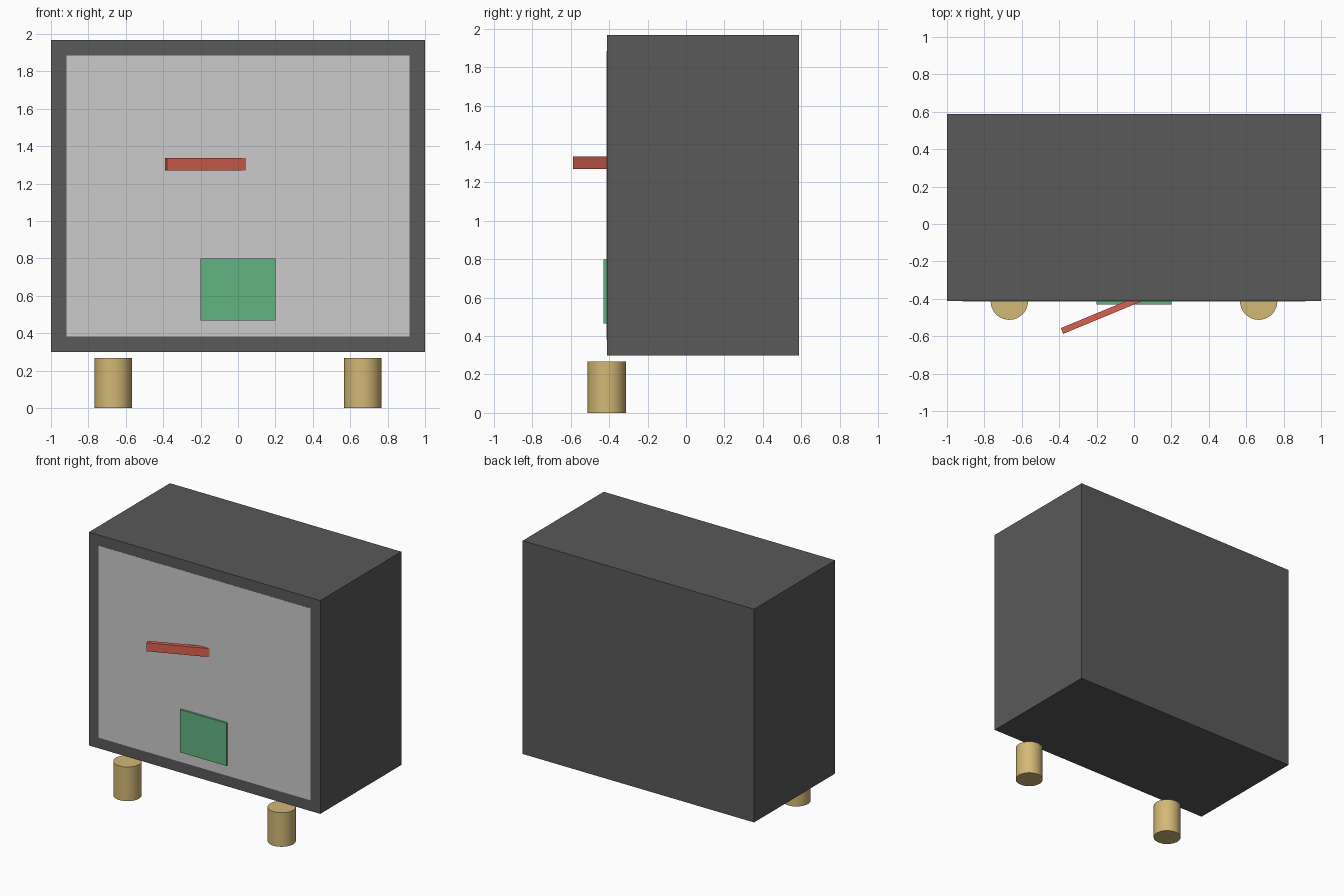
import bpy, math

if "Cube" in bpy.data.objects:
    bpy.data.objects.remove(bpy.data.objects["Cube"])

FRONT = -0.4125  # plane of the cabinet front


def paint(obj, name, rgb):
    mat = bpy.data.materials.new(name)
    mat.diffuse_color = (*rgb, 1)
    mat.use_nodes = True
    mat.node_tree.nodes["Principled BSDF"].inputs["Base Color"].default_value = mat.diffuse_color
    obj.data.materials.append(mat)


def box(name, loc, size, turn=0.0):
    bpy.ops.mesh.primitive_cube_add(size=1, location=loc, rotation=(0, 0, turn))
    obj = bpy.context.object
    obj.name = name
    obj.scale = size
    bpy.ops.object.transform_apply(location=False, rotation=False, scale=True)
    return obj


# Dark cabinet
body = box("cabinet_body", (0, FRONT + 0.5, 1.1333), (2, 1, 1.6667))
paint(body, "dark_grey", (0.1, 0.1, 0.1))

# Door panel, practically flush with the front face
box("door_panel", (0, FRONT + 0.016, 1.1333), (1.8333, 0.0333, 1.5))

# Angled handle, half sunk into the door
handle = box("handle", (0, FRONT, 1.302), (0.8333, 0.0333, 0.0667), math.radians(22.5))
paint(handle, "red", (0.7, 0.12, 0.08))

# Green plate
plate = box("front_plate", (0, FRONT, 0.6333), (0.4, 0.0333, 0.3333))
paint(plate, "green", (0.12, 0.45, 0.22))

# Two round front feet
for side, name in ((-1, "foot_left"), (1, "foot_right")):
    bpy.ops.mesh.primitive_cylinder_add(vertices=32, radius=0.1, depth=0.2667,
                                        location=(side * 0.6667, FRONT, 0.1333))
    foot = bpy.context.object
    foot.name = name
    bpy.ops.object.shade_smooth_by_angle(angle=math.radians(40))
    paint(foot, "tan_" + name, (0.65, 0.48, 0.18))
